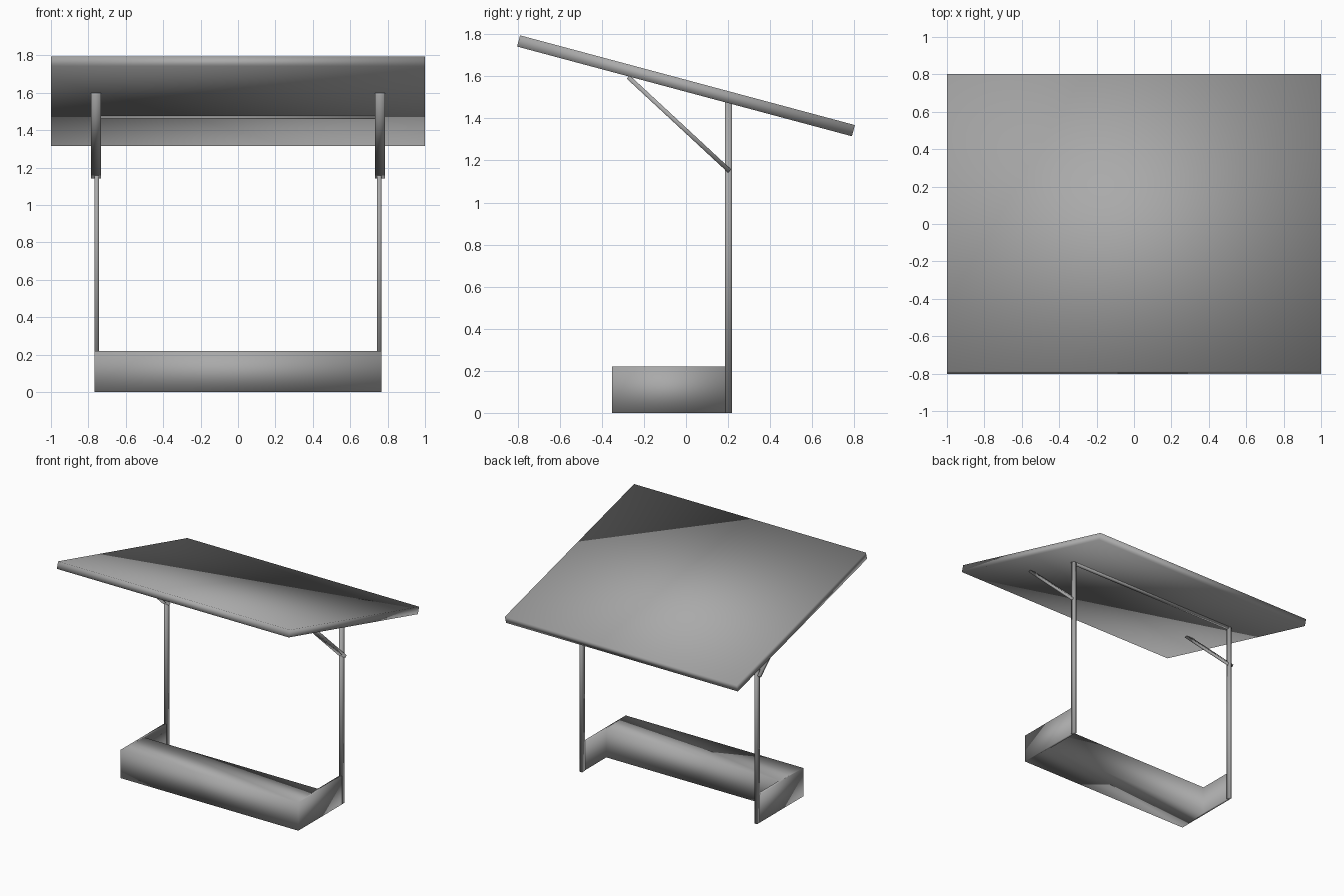
import bpy
import bmesh
from math import radians, atan2, hypot
from mathutils import Matrix

default = bpy.data.objects.get("Cube")
if default:
    bpy.data.objects.remove(default)

# One plain grey for the whole shelter
grey = bpy.data.materials.new("plain_grey")
grey.use_nodes = True
colour = (0.4, 0.4, 0.4, 1)
grey.diffuse_color = colour
grey.node_tree.nodes["Principled BSDF"].inputs["Base Color"].default_value = colour


def finish(name, bm):
    """Turn a bmesh into a smooth shaded grey object."""
    bmesh.ops.recalc_face_normals(bm, faces=bm.faces)
    for face in bm.faces:
        face.smooth = True
    mesh = bpy.data.meshes.new(name)
    bm.to_mesh(mesh)
    bm.free()
    mesh.materials.append(grey)
    obj = bpy.data.objects.new(name, mesh)
    bpy.context.collection.objects.link(obj)
    return obj


def box(name, centre, size, tilt=0):
    """Box with a tilt about the x axis."""
    bm = bmesh.new()
    bmesh.ops.create_cube(bm, size=1, matrix=Matrix.Translation(centre)
                          @ Matrix.Rotation(tilt, 4, "X")
                          @ Matrix.Diagonal((*size, 1)))
    return finish(name, bm)


# Sloping roof slab, high at the front
box("roof", (0, 0, 1.555), (2, 1.648, 0.055), radians(-15))

# Counter: solid front block with thin side wings, as one extruded U profile
half, wing = 0.767, 0.02
front, inner, back, height = -0.352, -0.085, 0.187, 0.22
right_half = [(half, front), (half, back), (half - wing, back), (half - wing, inner)]
outline = right_half + [(-x, y) for x, y in reversed(right_half)]
bm = bmesh.new()
base = bm.faces.new([bm.verts.new((x, y, 0)) for x, y in outline])
extruded = bmesh.ops.extrude_face_region(bm, geom=[base], use_keep_orig=True)
top = [v for v in extruded["geom"] if isinstance(v, bmesh.types.BMVert)]
bmesh.ops.translate(bm, verts=top, vec=(0, 0, height))
finish("counter", bm)

# Posts and diagonal roof braces on both sides
low, high = (0.207, 1.15), (-0.275, 1.597)
dy, dz = high[0] - low[0], high[1] - low[1]
for side, sign in (("left", 1), ("right", -1)):
    box(side + "_post", (sign * 0.755, 0.202, 0.74), (0.023, 0.034, 1.48))
    box(side + "_brace",
        (sign * 0.76, (low[0] + high[0]) / 2, (low[1] + high[1]) / 2),
        (0.054, hypot(dy, dz), 0.021), atan2(dz, dy))

# Cross beam joining the post tops
box("cross_beam", (0, 0.202, 1.469), (1.5, 0.03, 0.02))
